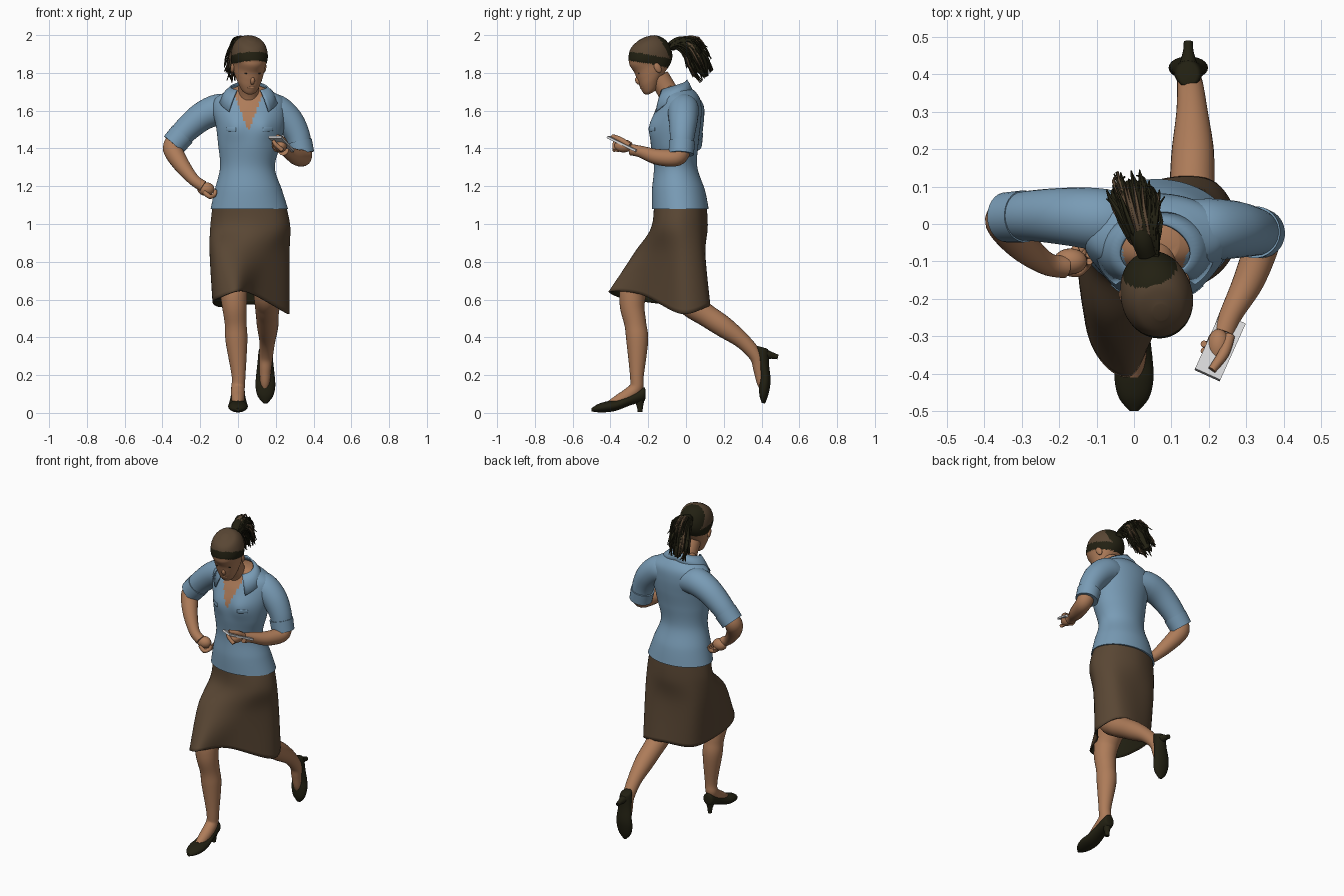
import bpy, bmesh, math, random
from mathutils import Vector, Matrix

random.seed(4)
if "Cube" in bpy.data.objects:
    bpy.data.objects.remove(bpy.data.objects["Cube"])


def material(name, rgb):
    m = bpy.data.materials.new(name)
    m.use_nodes = True
    m.diffuse_color = (*rgb, 1)
    m.node_tree.nodes["Principled BSDF"].inputs["Base Color"].default_value = (*rgb, 1)
    return m


SKIN = material("warm skin", (0.42, 0.2, 0.1))
BLUE = material("blue cotton", (0.19, 0.33, 0.465))
BROWN = material("brown", (0.1, 0.062, 0.034))
DARK = material("near black brown", (0.016, 0.0145, 0.006))
WHITE = material("phone white", (0.7, 0.7, 0.71))


def finish(name, bm, mats, rule=None, matrix=None, angle=50):
    bmesh.ops.recalc_face_normals(bm, faces=bm.faces)
    if rule:
        for f in bm.faces:
            f.material_index = rule(f.calc_center_median())
    mesh = bpy.data.meshes.new(name)
    bm.to_mesh(mesh)
    bm.free()
    for m in mats:
        mesh.materials.append(m)
    mesh.shade_smooth()
    mesh.set_sharp_from_angle(angle=math.radians(angle))
    ob = bpy.data.objects.new(name, mesh)
    bpy.context.collection.objects.link(ob)
    if matrix:
        ob.matrix_world = matrix
    return ob


def spline(rows, n, closed=False):
    """Smooth curve through rows of numbers."""
    out, count = [], len(rows)
    pick = (lambda i: rows[i % count]) if closed else (lambda i: rows[max(0, min(count - 1, i))])
    for i in range(count if closed else count - 1):
        for k in range(n):
            t = k / n
            out.append([b + 0.5 * t * (c - a + t * (2*a - 5*b + 4*c - d + t * (3*(b - c) + d - a)))
                        for a, b, c, d in zip(pick(i - 1), pick(i), pick(i + 1), pick(i + 2))])
    return out if closed else out + [list(rows[-1])]


def loft(name, rings, mats, cap=True, closed=True, **kw):
    bm = bmesh.new()
    vs = [[bm.verts.new(p) for p in r] for r in rings]
    n = len(vs[0])
    for a, b in zip(vs, vs[1:]):
        for i in range(n if closed else n - 1):
            j = (i + 1) % n
            bm.faces.new((a[i], a[j], b[j], b[i]))
    if cap and closed:
        bm.faces.new(vs[0])
        bm.faces.new(vs[-1])
    return finish(name, bm, mats, **kw)


def circle(n):
    return [(math.cos(2 * math.pi * i / n), math.sin(2 * math.pi * i / n)) for i in range(n)]


def stack(rows, n=48, steps=6):
    """Level ellipses from z, x, y, x radius, y radius."""
    return [[Vector((x + rx * c, y + ry * s, z)) for c, s in circle(n)]
            for z, x, y, rx, ry in spline(rows, steps)]


def tube(name, pts, mat, sides=20, steps=6):
    """Limb through points given as x, y, z, radius."""
    path = spline(pts, steps)
    pos = [Vector(p[:3]) for p in path]
    side, rings = None, []
    for i, p in enumerate(pos):
        t = (pos[min(i + 1, len(pos) - 1)] - pos[max(i - 1, 0)]).normalized()
        side = t.orthogonal() if side is None else side - t * side.dot(t)
        side.normalize()
        up = t.cross(side)
        rings.append([p + path[i][3] * (side * c + up * s) for c, s in circle(sides)])
    return loft(name, rings, [mat])


def blob(name, center, size, mat, matrix=Matrix()):
    bm = bmesh.new()
    bmesh.ops.create_uvsphere(bm, u_segments=20, v_segments=12, radius=1)
    bmesh.ops.transform(bm, matrix=Matrix.Translation(center) @ Matrix.Diagonal((*size, 1)), verts=bm.verts)
    return finish(name, bm, [mat], matrix=matrix)


# Shirt body, with an open V neck
body = stack([(1.08, .06, -.03, .205, .15), (1.18, .055, -.04, .178, .14), (1.3, .05, -.055, .145, .115),
              (1.42, .06, -.06, .165, .125), (1.52, .065, -.053, .182, .13), (1.6, .06, -.04, .195, .122),
              (1.66, .06, -.03, .185, .105), (1.7, .06, -.035, .125, .085), (1.73, .06, -.05, .06, .06)], 96, 10)
for ring in body:
    for v in ring:
        if v.y < -.06:
            for x in (-.02, .14):
                v.y -= .02 * math.exp(-((v.x - x) / .06) ** 2 - ((v.z - 1.51) / .07) ** 2)


def neckline(c):
    return int(c.z > 1.715 or (c.y < -.05 and c.z > 1.49 and abs(c.x - .055) < (c.z - 1.49) * .38))


shirt = loft("shirt_body", body, [BLUE, SKIN], rule=neckline)

# Collar
inner, outer = [], []
for i in range(41):
    a = math.radians(-145 + 290 * i / 40)
    s = abs(i - 20) / 20
    inner.append(Vector((.057 + (.075 + .035 * s) * math.sin(a), -.07 + .076 * math.cos(a), 1.765 - .055 * s)))
    outer.append(Vector((.057 + (.105 + .08 * s) * math.sin(a), -.055 + (.088 + .043 * s) * math.cos(a),
                         1.71 - .115 * s ** 2)))
mid = [(a + b) / 2 + Vector((0, 0, .006)) for a, b in zip(inner, outer)]
collar = loft("collar", [inner, mid, outer], [BLUE], closed=False)
collar.modifiers.new("thickness", "SOLIDIFY").thickness = .008

# Pocket flaps laid on the chest
for side, x in (("right", -.055), ("left", .175)):
    bm = bmesh.new()
    bmesh.ops.create_grid(bm, x_segments=10, y_segments=4, size=1)
    place = Matrix.Translation((x, -.2, 1.5)) @ Matrix.Rotation(math.pi / 2, 4, "X") @ Matrix.Diagonal((.042, .012, 1, 1))
    bmesh.ops.transform(bm, matrix=place, verts=bm.verts)
    flap = finish(side + "_pocket_flap", bm, [BLUE])
    wrap = flap.modifiers.new("wrap", "SHRINKWRAP")
    wrap.target, wrap.offset = shirt, .003
    flap.modifiers.new("thickness", "SOLIDIFY").thickness = .005

# Skirt, pulled forward over the leading knee
waist = [(.06 + .194 * c, -.03 + .139 * s, 1.1) for c, s in circle(8)]
hip = [(.065 + .212 * c, -.035 + .15 * s, .98) for c, s in circle(8)]
thigh = [(.27, -.03, .83), (.22, .085, .83), (.06, .1, .83), (-.1, .055, .83),
         (-.15, -.1, .84), (-.11, -.245, .85), (.01, -.265, .85), (.155, -.17, .84)]
hem = [(.265, -.03, .525), (.22, .11, .56), (.07, .12, .575), (-.09, .04, .56),
       (-.135, -.2, .585), (-.1, -.35, .61), (-.005, -.405, .645), (.085, -.235, .625)]
columns = [spline(col, 8) for col in zip(waist, hip, thigh, hem)]
skirt = loft("skirt", [spline(r, 8, True) for r in zip(*columns)], [BROWN, DARK], cap=False)
solid = skirt.modifiers.new("lining", "SOLIDIFY")
solid.thickness, solid.material_offset = .008, 1

# Sleeves with turned cuffs
for side, pts in (("right", [(-.01, 0, 1.595, .075), (-.09, .012, 1.607, .083), (-.18, .02, 1.575, .077),
                             (-.27, .022, 1.503, .068), (-.338, .018, 1.425, .061)]),
                  ("left", [(.12, -.015, 1.595, .075), (.19, -.015, 1.607, .083), (.265, -.015, 1.552, .077),
                            (.315, -.02, 1.47, .066), (.337, -.025, 1.375, .058)])):
    tube(side + "_sleeve", pts, BLUE, 28)
    a, b = Vector(pts[-2]), Vector(pts[-1])
    tube(side + "_cuff", [[*(a.lerp(b, t)[:3]), .071 - .004 * t] for t in (.35, .7, 1.05)], BLUE, 28)

# Forearms and hands
tube("right_forearm", [(-.33, .02, 1.44, .05), (-.345, .005, 1.395, .052), (-.3, -.055, 1.315, .043),
                       (-.235, -.105, 1.235, .031), (-.185, -.115, 1.2, .03)], SKIN)
blob("right_hand", (-.17, -.1, 1.185), (.045, .035, .036), SKIN)
tube("left_forearm", [(.338, -.02, 1.4, .05), (.343, -.05, 1.353, .047), (.307, -.15, 1.355, .042),
                      (.26, -.24, 1.383, .031), (.24, -.29, 1.393, .03)], SKIN)
blob("left_hand", (.226, -.33, 1.413), (.033, .05, .034), SKIN)
for i in range(4):
    d = i * .018
    tube("right_finger", [(-.18 + d * .4, -.125 + d, 1.17, .013), (-.15, -.13 + d, 1.145, .012),
                          (-.125, -.11 + d, 1.155, .011), (-.12, -.1 + d, 1.18, .009)], SKIN, 10, 4)
    tube("left_finger", [(.235, -.325 - d, 1.39, .011), (.2, -.325 - d, 1.393 + d / 2, .011),
                         (.186, -.32 - d, 1.415 + d / 2, .009)], SKIN, 10, 4)
tube("left_thumb", [(.255, -.3, 1.415, .015), (.24, -.345, 1.445, .015), (.208, -.39, 1.465, .011)], SKIN, 10, 4)

# Phone
bm = bmesh.new()
bmesh.ops.create_cube(bm, size=1)
bmesh.ops.transform(bm, matrix=Matrix.Diagonal((.074, .18, .012, 1)), verts=bm.verts)
turn = Vector((-.07, -.155, .075)).to_track_quat("Y", "Z").to_matrix().to_4x4()
finish("phone", bm, [WHITE], matrix=Matrix.Translation((.23, -.328, 1.424)) @ turn)

# Legs
tube("right_leg", [(-.02, -.12, .85, .085), (-.025, -.26, .68, .076), (-.02, -.285, .58, .067), (-.012, -.268, .47, .058),
                   (-.008, -.258, .38, .058), (.003, -.26, .2, .037), (0, -.263, .135, .036),
                   (0, -.305, .095, .036), (0, -.35, .068, .033), (0, -.4, .043, .024)], SKIN, 24)
tube("left_leg", [(.14, -.06, .85, .085), (.15, -.045, .645, .07), (.155, .03, .57, .066), (.155, .11, .515, .06),
                  (.157, .2, .455, .056), (.155, .3, .38, .042), (.15, .37, .3, .035),
                  (.145, .388, .23, .031), (.143, .4, .16, .025), (.143, .417, .11, .015)], SKIN, 24)

# Heeled shoes: y, sole height, top height, half width
last = [(0, .075, .125, .016), (-.012, .06, .135, .034), (-.08, .04, .1, .042), (-.15, .013, .07, .05),
        (-.2, .004, .062, .052), (-.25, .003, .047, .04), (-.285, .008, .025, .011)]
for side, place in (("right", Matrix.Translation((0, -.215, 0))),
                    ("left", Matrix.Translation((.145, .499, .322)) @ Matrix.Rotation(math.radians(75), 4, "X"))):
    rings = [[Vector((w * c, y, (lo + hi) / 2 + (hi - lo) / 2 * s)) for c, s in circle(24)]
             for y, lo, hi, w in spline(last, 5)]
    loft(side + "_shoe", rings, [DARK], matrix=place)
    loft(side + "_heel", stack([(.005, 0, -.028, .012, .013), (.035, 0, -.029, .015, .017),
                                (.09, 0, -.034, .032, .034)], 16, 4), [DARK], matrix=place)

# Neck and head, bowed towards the phone
tube("neck", [(.055, -.06, 1.62, .06), (.057, -.097, 1.7, .055), (.06, -.145, 1.78, .055)], SKIN, 28)
pose = Matrix.Translation((.057, -.18, 1.852)) @ Matrix.Rotation(math.radians(15), 4, "Z") @ Matrix.Rotation(math.radians(29), 4, "X")


def over_hairline(p):
    return p.z - (-.08 + (.08 - p.y) * .83)


def hair_colour(c):
    h = over_hairline(c)
    if h < 0:
        return 0
    return 2 if h < .06 or c.y > .085 else 1


skull = stack([(-.135, 0, -.08, .02, .022), (-.12, 0, -.072, .042, .044), (-.08, 0, -.045, .065, .073),
               (-.04, 0, -.01, .081, .103), (0, 0, .006, .089, .113), (.05, 0, .007, .093, .117),
               (.09, 0, .01, .083, .1), (.12, 0, .01, .06, .07), (.135, 0, .01, .02, .024)], 72, 8)
for ring in skull:
    for v in ring:
        if over_hairline(v) > 0:
            v *= 1.025
loft("head", skull, [SKIN, BROWN, DARK], rule=hair_colour, matrix=pose)
blob("nose", (0, -.113, -.046), (.012, .014, .021), SKIN, pose)
blob("lips", (0, -.113, -.087), (.022, .007, .009), SKIN, pose)
for s in (-1, 1):
    blob("ear", (s * .087, -.005, -.025), (.01, .018, .03), SKIN, pose)
    blob("eyelid", (s * .034, -.098, -.008), (.013, .003, .002), DARK, pose)

# Ponytail: a core with loose tapering strands
tail = [(.035, -.08, 1.94, .026), (.022, -.035, 1.96, .032), (.01, .02, 1.94, .04),
        (.003, .058, 1.88, .043), (-.006, .085, 1.825, .035), (-.01, .108, 1.78, .012)]
tube("ponytail", tail, DARK, 18)
for i in range(80):
    a, k = random.uniform(0, 2 * math.pi), random.choice((0, 1, 1, 2, 2))
    strand = []
    for j, (x, y, z, r) in enumerate(tail[k:k + 4]):
        d = .88 * r + .01 * j * random.uniform(.6, 1.6)
        strand.append((x + d * math.cos(a), y + d * .7 * math.sin(a), z + d * .7 * math.sin(a), .012 - .0033 * j))
    tube("hair_strand", strand, BROWN if i % 4 == 0 else DARK, 5, 2)
